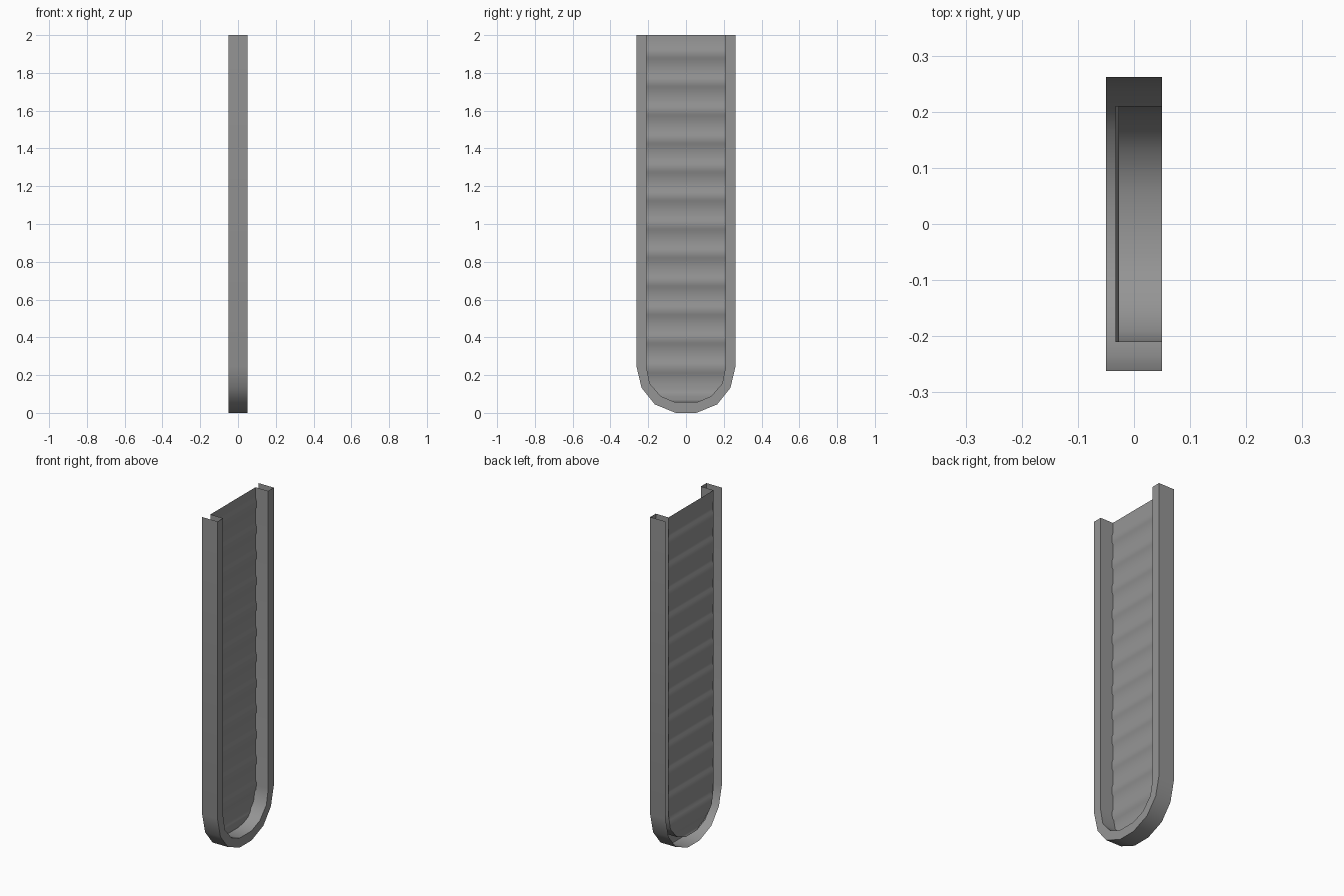
import bpy, bmesh, math

cube = bpy.data.objects.get("Cube")
if cube:
    bpy.data.objects.remove(cube, do_unlink=True)

# One plain grey for the whole model
grey = bpy.data.materials.new("plain grey")
grey.use_nodes = True
colour = (0.3, 0.3, 0.3, 1)
grey.diffuse_color = colour
grey.node_tree.nodes["Principled BSDF"].inputs["Base Color"].default_value = colour

HEIGHT = 2.0
FRONT, BACK, PANEL = 0.05, -0.05, -0.033
RIB_DEPTH, RIB_PITCH, RIB_START = 0.006, 0.151, 0.059

# Half outlines (y, z) from the top down to the rounded foot
outer = [(0.262, HEIGHT), (0.262, 0.245), (0.235, 0.132), (0.165, 0.045), (0.055, 0)]
inner = [(0.21, HEIGHT), (0.21, 0.245), (0.192, 0.155), (0.132, 0.087), (0.055, 0.056)]


def both_sides(half):
    return [(-y, z) for y, z in half] + half[::-1]


def sheet(name, rows):
    """Skin a grid of points into an open surface."""
    bm = bmesh.new()
    grid = [[bm.verts.new(p) for p in row] for row in rows]
    for a, b in zip(grid, grid[1:]):
        for i in range(len(a) - 1):
            bm.faces.new((a[i], b[i], b[i + 1], a[i + 1]))
    mesh = bpy.data.meshes.new(name)
    bm.to_mesh(mesh)
    bm.free()
    mesh.materials.append(grey)
    obj = bpy.data.objects.new(name, mesh)
    bpy.context.collection.objects.link(obj)
    bpy.ops.object.select_all(action='DESELECT')
    obj.select_set(True)
    bpy.context.view_layer.objects.active = obj
    bpy.ops.object.shade_smooth_by_angle(angle=math.radians(40))
    return obj


def inner_half_width(z):
    for (y1, z1), (y0, z0) in zip(inner, inner[1:]):
        if z >= z0:
            return y0 + (y1 - y0) * (z - z0) / (z1 - z0)
    return inner[-1][0]


# Frame: hollow channel, open at the back and at the top ends
sheet("channel_frame", [
    [(BACK, *o), (FRONT, *o), (FRONT, *i), (PANEL, *i)]
    for o, i in zip(both_sides(outer), both_sides(inner))])

# Panel: a thin sheet with raised horizontal ribs
rib = [(0, 0), (0.01, RIB_DEPTH), (0.05, RIB_DEPTH), (0.068, 0)]
profile = [(RIB_START + k * RIB_PITCH + dz, PANEL + dx)
           for k in range(13) for dz, dx in rib]
profile = [(inner[-1][1], PANEL)] + profile + [(HEIGHT, PANEL)]


def panel_x(z):
    for (z0, x0), (z1, x1) in zip(profile, profile[1:]):
        if z <= z1:
            return x0 + (x1 - x0) * (z - z0) / (z1 - z0)
    return PANEL


levels = sorted({z for z, x in profile} | {z for y, z in inner})
sheet("ribbed_panel", [
    [(panel_x(z), s * inner_half_width(z), z) for s in (1, -1)]
    for z in reversed(levels)])
